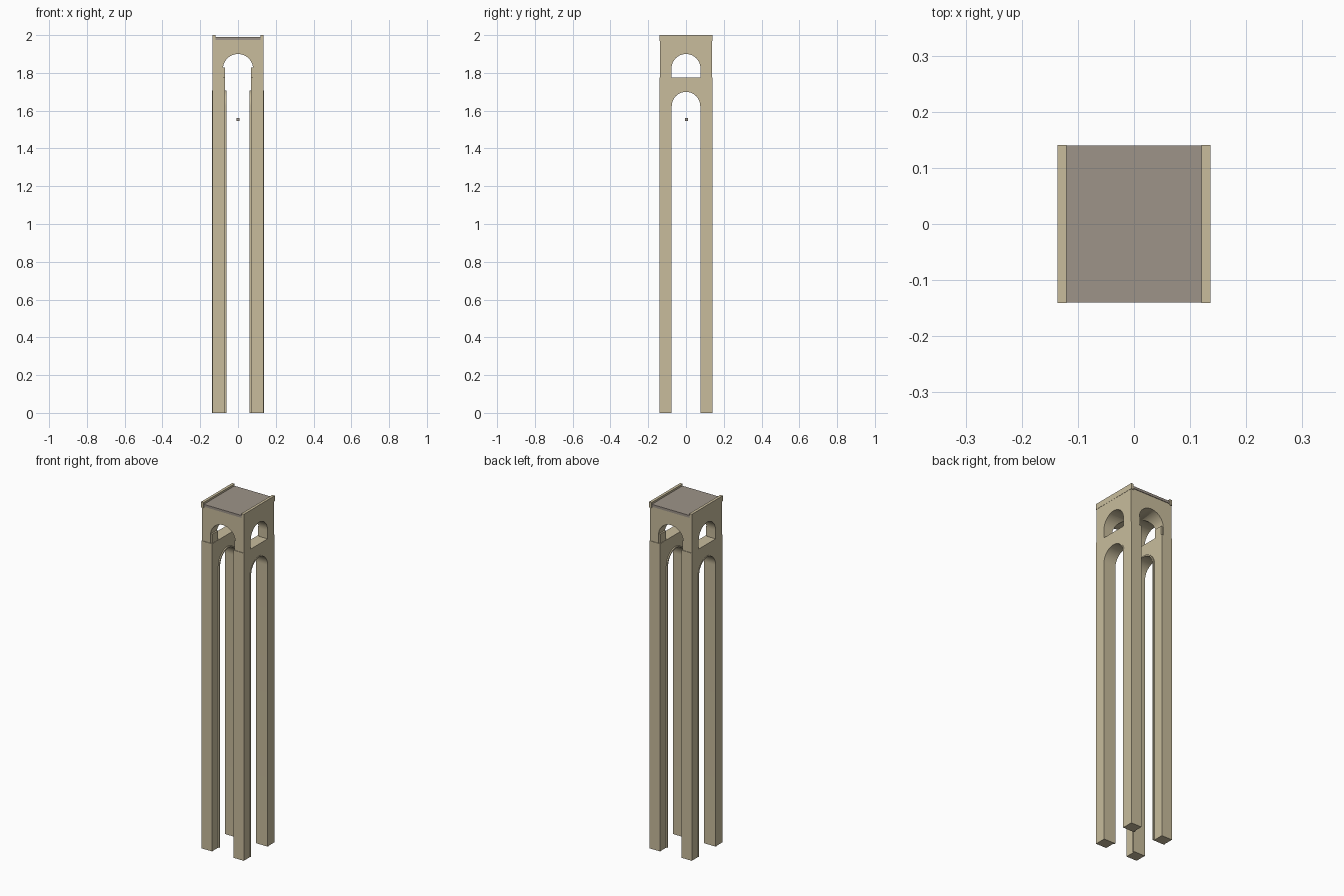
import bpy, bmesh, math

if "Cube" in bpy.data.objects:
    bpy.data.objects.remove(bpy.data.objects["Cube"])


def material(name, rgb):
    m = bpy.data.materials.new(name)
    m.diffuse_color = (*rgb, 1)
    m.use_nodes = True
    m.node_tree.nodes["Principled BSDF"].inputs["Base Color"].default_value = m.diffuse_color
    return m


STONE = material("pale_stone", (0.578, 0.503, 0.335))
ROOF = material("grey_deck", (0.34, 0.295, 0.25))


def finish(name, bm, mat):
    bmesh.ops.recalc_face_normals(bm, faces=bm.faces)
    me = bpy.data.meshes.new(name)
    bm.to_mesh(me)
    bm.free()
    ob = bpy.data.objects.new(name, me)
    bpy.context.collection.objects.link(ob)
    me.materials.append(mat)
    return ob


def extrude(name, pts, axis, a, b, mat=STONE):
    """Extrude a (horizontal, z) outline along x or y from a to b."""
    bm = bmesh.new()
    vs = [bm.verts.new((a, h, z) if axis == 'x' else (h, a, z)) for h, z in pts]
    f = bm.faces.new(vs)
    g = bmesh.ops.extrude_face_region(bm, geom=[f])
    d = (b - a, 0, 0) if axis == 'x' else (0, b - a, 0)
    bmesh.ops.translate(bm, vec=d, verts=[v for v in g["geom"] if isinstance(v, bmesh.types.BMVert)])
    return finish(name, bm, mat)


def box(name, x0, x1, y0, y1, z0, z1, mat=STONE):
    return extrude(name, [(x0, z0), (x1, z0), (x1, z1), (x0, z1)], 'y', y0, y1, mat)


def arch(r, spring, base, n=24):
    """Round-topped opening outline, left foot to right foot."""
    arc = [(-r * math.cos(math.pi * i / n), spring + r * math.sin(math.pi * i / n)) for i in range(n + 1)]
    return [(-r, base)] + arc + [(r, base)]


def smooth(ob):
    bpy.ops.object.select_all(action='DESELECT')
    ob.select_set(True)
    bpy.context.view_layer.objects.active = ob
    bpy.ops.object.shade_smooth_by_angle()


DECK = 1.775
SPRING = 1.624

for s, side in ((-1, "left"), (1, "right")):
    # tall side frame with two legs and a lower arch
    outline = [(0.14, 0), (0.14, DECK), (-0.14, DECK), (-0.14, 0)] + arch(0.081, SPRING, 0)
    smooth(extrude(side + "_leg_frame", outline, 'x', s * 0.068, s * 0.135))
    # arch lining that stands slightly proud of the frame
    lining = arch(0.0755, SPRING, 0) + arch(0.083, SPRING, 0)[::-1]
    smooth(extrude(side + "_arch_lining", lining, 'x', s * 0.061, s * 0.1365))
    # parapet along the deck edge
    box(side + "_parapet", s * 0.12, s * 0.136, -0.141, 0.141, 1.968, 2.0)
    # imposts under the upper arch
    for t, end in ((-1, "front"), (1, "back")):
        box(f"{end}_{side}_impost", s * 0.07, s * 0.09, t * 0.082, t * 0.132, DECK, 1.828)

# upper block with two crossing arched tunnels
upper = box("upper_arches", -0.135, 0.135, -0.137, 0.137, DECK, 1.984)
cutters = [extrude("cut_x", arch(0.077, 1.823, 1.7), 'x', -0.3, 0.3),
           extrude("cut_y", arch(0.08, 1.82, 1.7), 'y', -0.3, 0.3)]
bpy.context.view_layer.objects.active = upper
for c in cutters:
    m = upper.modifiers.new("tunnel", 'BOOLEAN')
    m.operation = 'DIFFERENCE'
    m.solver = 'EXACT'
    m.object = c
    bpy.ops.object.modifier_apply(modifier=m.name)
    bpy.data.objects.remove(c)
smooth(upper)

# deck surface between the parapets
box("deck", -0.12, 0.12, -0.14, 0.14, 1.975, 1.989, ROOF)

# small block hanging in the middle
box("centre_block", -0.008, 0.008, -0.006, 0.010, 1.545, 1.561, ROOF)
